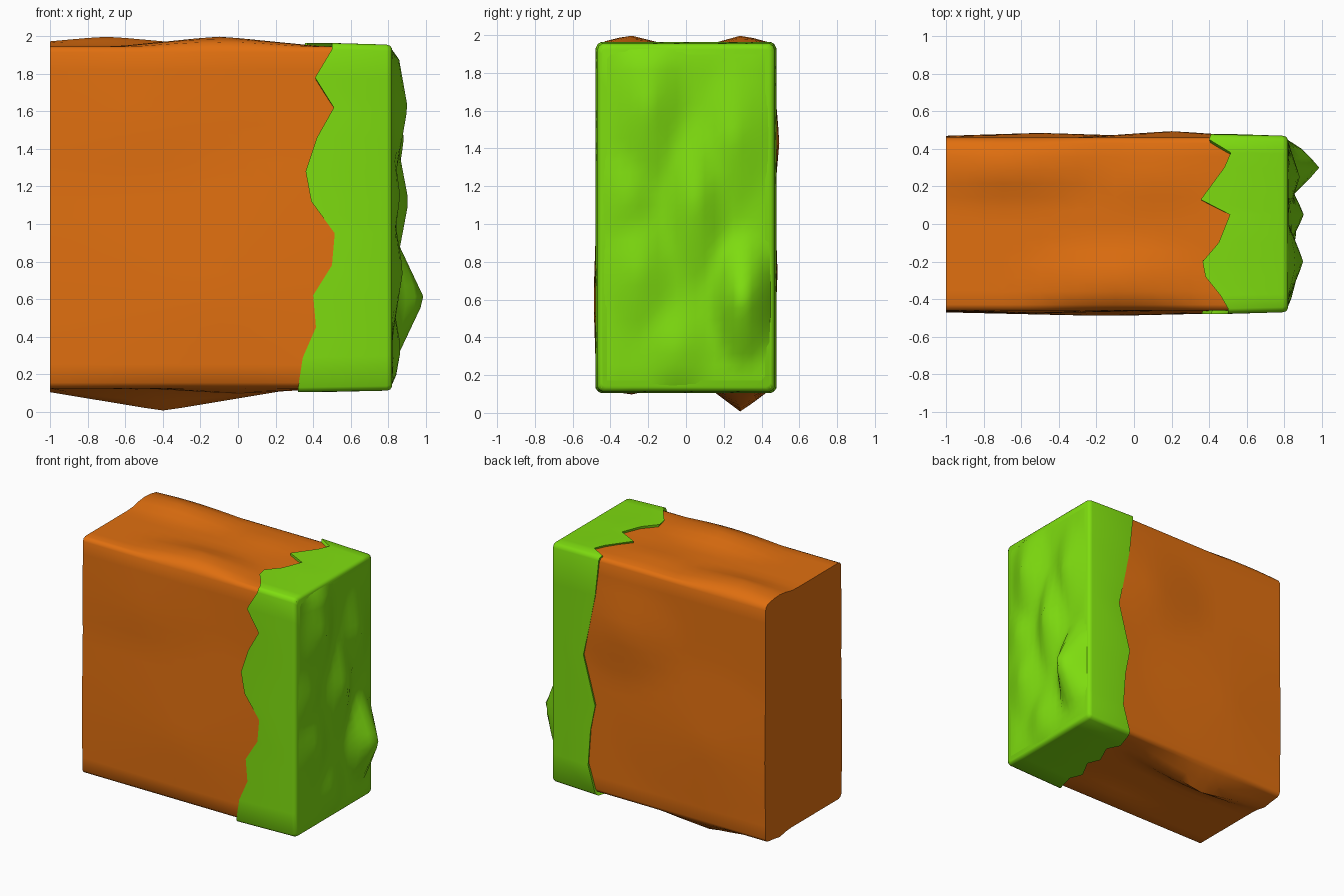
import bpy, bmesh, math

if "Cube" in bpy.data.objects:
    bpy.data.objects.remove(bpy.data.objects["Cube"])


def material(name, rgb):
    m = bpy.data.materials.new(name)
    m.diffuse_color = (*rgb, 1)
    m.use_nodes = True
    m.node_tree.nodes["Principled BSDF"].inputs["Base Color"].default_value = m.diffuse_color
    return m


def finish(bm, name, mat, angle):
    bmesh.ops.recalc_face_normals(bm, faces=bm.faces)
    me = bpy.data.meshes.new(name)
    bm.to_mesh(me)
    bm.free()
    ob = bpy.data.objects.new(name, me)
    bpy.context.collection.objects.link(ob)
    me.materials.append(mat)
    bpy.ops.object.select_all(action='DESELECT')
    ob.select_set(True)
    bpy.context.view_layer.objects.active = ob
    bpy.ops.object.shade_smooth_by_angle(angle=math.radians(angle))
    return ob


def bumps(u, v, hats):
    """Highest of several tent-shaped bumps (u0, v0, height, ru, rv)."""
    return max(h * max(0, 1 - math.hypot((u - a) / ru, (v - b) / rv))
               for a, b, h, ru, rv in hats)


def loft(bm, loops):
    for a, b in zip(loops, loops[1:]):
        n = len(a)
        for i in range(n):
            bm.faces.new((a[i], a[(i + 1) % n], b[(i + 1) % n], b[i]))


dirt = material("dirt", (0.75, 0.16, 0.005))
grass = material("grass", (0.21, 0.72, 0.005))

# Dirt block: rounded cross-section swept along x with rough sides
Y, Z0, Z1, R = 0.46, 0.125, 1.945, 0.03
TOP = [(-0.7, 0.3, 0.055, 0.6, 0.2), (-0.1, -0.3, 0.055, 0.55, 0.22),
       (0.1, 0.25, 0.02, 0.4, 0.2)]
BOTTOM = [(-0.4, 0.29, 0.12, 0.72, 0.16), (0, -0.3, 0.03, 0.5, 0.14)]
FRONT = [(-0.15, 0.6, 0.03, 1.3, 0.9), (-0.5, 1.5, 0.015, 0.7, 0.5)]
BACK = [(0.2, 1.44, 0.035, 0.5, 0.4), (-0.5, 0.75, 0.025, 0.8, 0.6)]


def dirt_section(x):
    ys = [-0.43 + 0.86 * i / 12 for i in range(13)]
    zs = [Z0 + R + (Z1 - Z0 - 2 * R) * i / 18 for i in range(19)]
    k = R * 0.3
    pts = [(y, Z0 - bumps(x, y, BOTTOM)) for y in ys] + [(Y - k, Z0 + k)]
    pts += [(Y + bumps(x, z, BACK), z) for z in zs] + [(Y - k, Z1 - k)]
    pts += [(y, Z1 + bumps(x, y, TOP)) for y in ys[::-1]] + [(k - Y, Z1 - k)]
    pts += [(-Y - bumps(x, z, FRONT), z) for z in zs[::-1]] + [(k - Y, Z0 + k)]
    return pts


bm = bmesh.new()
loops = []
for i in range(17):
    x = -1 + 0.1 * i
    loops.append([bm.verts.new((x, *p)) for p in dirt_section(x)])
loft(bm, loops)
bm.faces.new(loops[0])
bm.faces.new(loops[-1])
finish(bm, "dirt_block", dirt, 50)

# Grass cap: sleeve with a jagged edge, listed per side as (position, edge x)
bottom = [(-0.45, 0.32), (-0.3, 0.36), (-0.2, 0.32), (-0.05, 0.4), (0.05, 0.36),
          (0.2, 0.43), (0.3, 0.38), (0.45, 0.43)]
back = [(0.13, 0.44), (0.33, 0.5), (0.6, 0.48), (0.8, 0.44), (1.17, 0.54),
        (1.4, 0.49), (1.65, 0.44), (1.93, 0.41)]
top = [(0.45, 0.4), (0.38, 0.515), (0.3, 0.48), (0.13, 0.355), (0.05, 0.51),
       (-0.1, 0.45), (-0.2, 0.365), (-0.28, 0.38), (-0.38, 0.46), (-0.45, 0.5)]
front = [(1.93, 0.5), (1.78, 0.41), (1.62, 0.51), (1.46, 0.42), (1.28, 0.36),
         (1.12, 0.39), (0.95, 0.515), (0.78, 0.5), (0.62, 0.4), (0.45, 0.415),
         (0.29, 0.345), (0.13, 0.32)]
CY, CZ0, CZ1, K = 0.478, 0.105, 1.963, 0.01
rim = [(x, y, CZ0) for y, x in bottom] + [(0.435, CY - K, CZ0 + K)]
rim += [(x, CY, z) for z, x in back] + [(0.405, CY - K, CZ1 - K)]
rim += [(x, y, CZ1) for y, x in top] + [(0.5, K - CY, CZ1 - K)]
rim += [(x, -CY, z) for z, x in front] + [(0.32, K - CY, CZ0 + K)]
MID = (CZ0 + CZ1) / 2


def inset(p, x, d):
    sy, sz = (CY - d) / CY, (MID - CZ0 - d) / (MID - CZ0)
    return (x, p[1] * sy, MID + (p[2] - MID) * sz)


bm = bmesh.new()
loops = [[bm.verts.new(inset(p, p[0] + 0.01, 0.03)) for p in rim],
         [bm.verts.new(p) for p in rim],
         [bm.verts.new(inset(p, 0.79, 0.008)) for p in rim],
         [bm.verts.new(inset(p, 0.81, 0.014)) for p in rim],
         [bm.verts.new(inset(p, 0.82, 0.03)) for p in rim]]
loft(bm, loops)
bm.faces.new(loops[-1])
finish(bm, "grass_cap", grass, 50)

# Lumpy grass surface on the right side
LUMPS = [(0.3, 0.6, 0.17, 0.17, 0.36), (0.05, 1.12, 0.085, 0.17, 0.45),
         (-0.2, 1.62, 0.08, 0.2, 0.45), (0.25, 1.45, 0.06, 0.18, 0.4),
         (-0.25, 0.75, 0.055, 0.18, 0.35), (-0.05, 0.34, 0.045, 0.18, 0.25),
         (-0.3, 1.15, 0.04, 0.15, 0.3)]
bm = bmesh.new()
NY, NZ = 18, 30
rows = []
for j in range(NZ + 1):
    z = 0.135 + 1.8 * j / NZ
    rows.append([])
    for i in range(NY + 1):
        y = -0.45 + 0.9 * i / NY
        edge = i in (0, NY) or j in (0, NZ)
        x = 0.815 if edge else 0.823 + bumps(y, z, LUMPS)
        rows[-1].append(bm.verts.new((x, y, z)))
for a, b in zip(rows, rows[1:]):
    for i in range(NY):
        bm.faces.new((a[i], a[i + 1], b[i + 1], b[i]))
finish(bm, "grass_surface", grass, 80)
